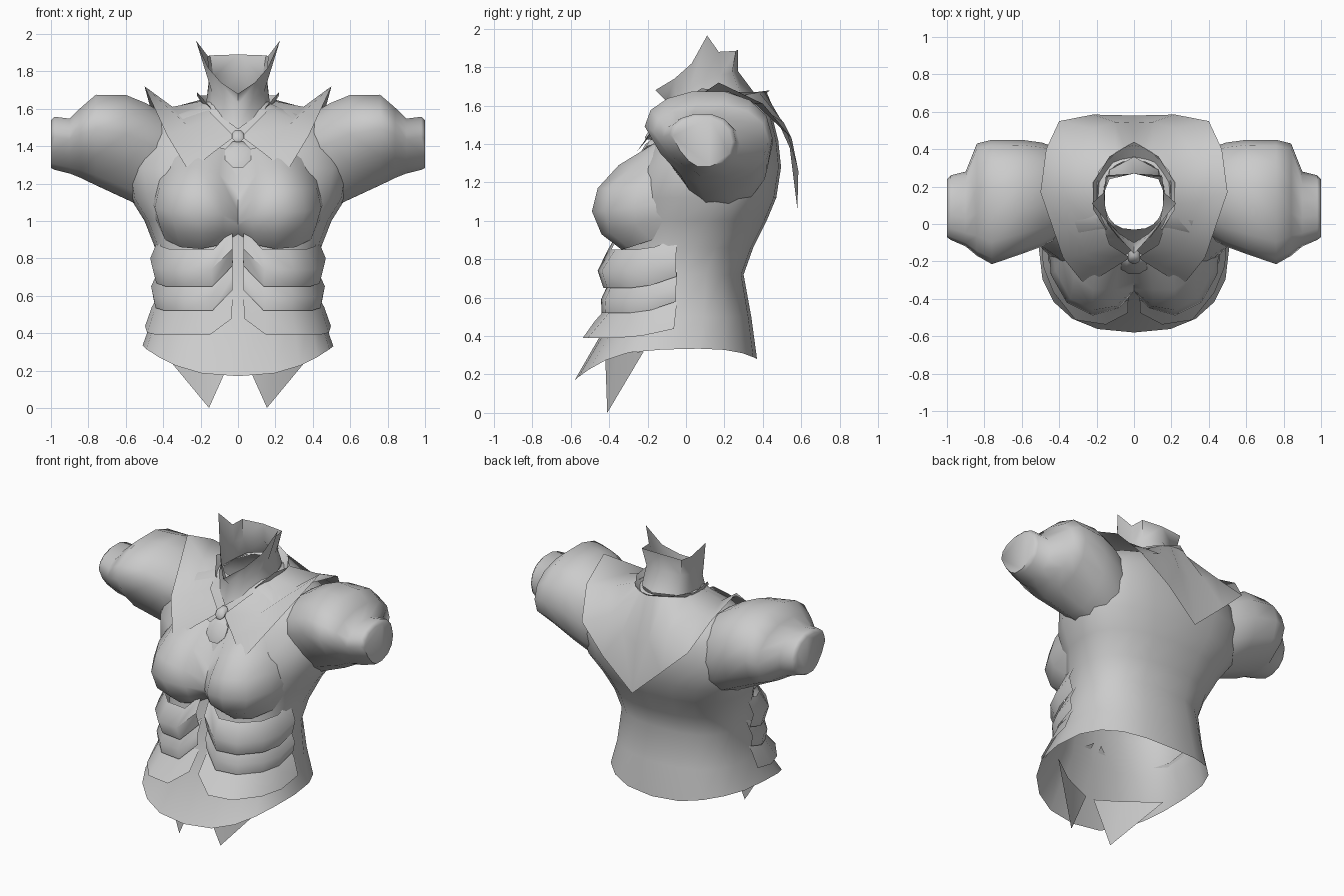
import bpy, bmesh, math

cube = bpy.data.objects.get("Cube")
if cube:
    bpy.data.objects.remove(cube, do_unlink=True)

grey = bpy.data.materials.new("plain grey")
grey.use_nodes = True
COL = (0.6, 0.6, 0.6, 1)
grey.diffuse_color = COL
grey.node_tree.nodes["Principled BSDF"].inputs["Base Color"].default_value = COL


def finish(name, bm, angle=60):
    bmesh.ops.remove_doubles(bm, verts=bm.verts, dist=0.0005)
    bmesh.ops.recalc_face_normals(bm, faces=bm.faces)
    me = bpy.data.meshes.new(name)
    bm.to_mesh(me)
    bm.free()
    ob = bpy.data.objects.new(name, me)
    bpy.context.collection.objects.link(ob)
    me.materials.append(grey)
    bpy.ops.object.select_all(action='DESELECT')
    ob.select_set(True)
    bpy.context.view_layer.objects.active = ob
    bpy.ops.object.shade_smooth_by_angle(angle=math.radians(angle))
    return ob


def loft(name, rows, closed=False, cap=False, mirror=False, angle=60):
    """Skin a grid of rows; mirror also adds the half at -x."""
    bm = bmesh.new()
    for s in ((1, -1) if mirror else (1,)):
        grid = [[bm.verts.new((s * x, y, z)) for x, y, z in r] for r in rows]
        n = len(rows[0])
        for a, b in zip(grid, grid[1:]):
            for i in range(n if closed else n - 1):
                j = (i + 1) % n
                bm.faces.new((a[i], a[j], b[j], b[i]))
        if cap:
            bm.faces.new(grid[-1])
    return finish(name, bm, angle)


def spow(v, p):
    return math.copysign(abs(v) ** p, v)


# Torso: oval rings (z, half width, front y, back y, y of widest point, fullness)
SEG = 20
ANG = [2 * math.pi * i / SEG for i in range(SEG)]


def ring(z, hw, yf, yb, mid, p=0.82):
    out = []
    for a in ANG:
        c = spow(math.cos(a), p)
        out.append((hw * spow(math.sin(a), p), mid - c * ((mid - yf) if c > 0 else (yb - mid)), z))
    return out


hem = []
for a, (x, y, z) in zip(ANG, ring(0, 0.51, -0.58, 0.37, -0.12)):
    c = math.cos(a)
    hem.append((x, y, 0.33 - 0.16 * c * c if c > 0 else 0.335 - 0.055 * c ** 4))
torso_rings = [
    (0.50, 0.45, -0.39, 0.34, -0.06), (0.72, 0.42, -0.36, 0.30, -0.02),
    (0.86, 0.445, -0.33, 0.35, 0.04, 0.85), (1.00, 0.50, -0.32, 0.42, 0.11, 0.87),
    (1.12, 0.575, -0.31, 0.47, 0.16, 0.83), (1.28, 0.60, -0.25, 0.495, 0.17, 0.78),
    (1.42, 0.56, -0.16, 0.48, 0.17, 0.76), (1.54, 0.47, -0.09, 0.45, 0.17, 0.8),
    (1.60, 0.28, -0.04, 0.41, 0.17), (1.64, 0.16, -0.03, 0.34, 0.15)]
loft("torso", [hem] + [ring(*r) for r in torso_rings], closed=True)

# Sleeves: rings (x, y range, z range), flattened below the front, closed cuff
sleeve = [(0.40, -0.07, 0.40, 1.04, 1.58), (0.49, -0.12, 0.435, 1.06, 1.635),
          (0.60, -0.16, 0.45, 1.11, 1.68), (0.76, -0.215, 0.45, 1.185, 1.68),
          (0.84, -0.17, 0.43, 1.225, 1.61), (0.90, -0.12, 0.28, 1.25, 1.55),
          (0.98, -0.085, 0.26, 1.27, 1.56), (1.00, -0.07, 0.24, 1.28, 1.54)]
rows = []
for x, y0, y1, z0, z1 in sleeve:
    row = []
    for t in (2 * math.pi * k / 14 for k in range(14)):
        c, s = math.cos(t), math.sin(t)
        cut = 0.2 * (y1 - y0) * min(c, 0) * min(s, 0)
        lift = 0.12 * (z1 - z0) * max(-c, 0) * (1 - abs(s))
        row.append((x, (y0 + y1) / 2 + (y1 - y0) / 2 * spow(c, 0.93) + cut,
                    (z0 + z1) / 2 + (z1 - z0) / 2 * spow(s, 0.93) + lift))
    rows.append(row)
loft("sleeves", rows, closed=True, cap=True, mirror=True)

# Bust: one sculpted half from the centre seam round to the side, bottom to top
loft("bust", [
    [(0, -0.33, 0.93), (0.10, -0.33, 0.87), (0.20, -0.335, 0.85), (0.31, -0.30, 0.86),
     (0.39, -0.18, 0.90), (0.43, -0.02, 0.95)],
    [(0, -0.35, 0.97), (0.08, -0.41, 0.94), (0.20, -0.44, 0.93), (0.33, -0.40, 0.94),
     (0.42, -0.26, 0.98), (0.45, -0.06, 1.02)],
    [(0, -0.36, 1.0), (0.08, -0.45, 1.03), (0.22, -0.49, 1.05), (0.36, -0.42, 1.05),
     (0.445, -0.27, 1.07), (0.46, -0.05, 1.10)],
    [(0, -0.35, 1.05), (0.10, -0.44, 1.14), (0.22, -0.46, 1.17), (0.34, -0.40, 1.17),
     (0.42, -0.25, 1.18), (0.44, -0.05, 1.20)],
    [(0, -0.31, 1.15), (0.10, -0.35, 1.25), (0.22, -0.35, 1.29), (0.32, -0.28, 1.28),
     (0.39, -0.16, 1.27), (0.42, -0.02, 1.30)],
    [(0, -0.205, 1.35), (0.08, -0.20, 1.39), (0.20, -0.17, 1.40), (0.28, -0.11, 1.41),
     (0.36, -0.04, 1.40), (0.40, 0, 1.40)]], mirror=True, angle=80)

# Overlapping waist plates in three tiers
arc = [(0.03, -0.38, 0.11), (0.14, -0.43, 0.0), (0.29, -0.41, 0.0),
       (0.40, -0.29, 0.0), (0.45, -0.18, 0.015), (0.46, -0.05, 0.06)]
tiers = {"upper": (0.65, [(0.92, 0.90, 0.20, 1), (1.02, 1.07, 0.09, 1), (0.97, 1.0, 0, 1)]),
         "middle": (0.52, [(0.91, 0.91, 0.17, 1), (1.01, 1.03, 0.07, 1), (0.98, 1.02, 0, 1)]),
         "lower": (0.39, [(0.93, 0.91, 0.17, 0.6), (1.0, 1.02, 0.11, 0.7), (1.08, 1.25, 0, 0.8)])}
for name, (z, prof) in tiers.items():
    loft(name + "_waist_plates",
         [[(x * sx, y * sy, z + dz + lift * k) for x, y, lift in arc] for sx, sy, dz, k in prof],
         mirror=True)

# Pointed tails below the front hem
bm = bmesh.new()
for s in (1, -1):
    p = [bm.verts.new((s * x, y, z)) for x, y, z in
         ((0.03, -0.42, 0.28), (0.22, -0.36, 0.31), (0.42, -0.22, 0.32), (0.155, -0.41, 0.0))]
    bm.faces.new((p[0], p[1], p[3]))
    bm.faces.new((p[1], p[2], p[3]))
finish("hem_tails", bm)

# Shawl collar with raised shoulder corners and a point at the back
loft("shawl_collar", [
    [(0.02, -0.18, 1.45), (0.13, -0.11, 1.56), (0.2, 0.1, 1.64), (0.19, 0.28, 1.65),
     (0.1, 0.38, 1.67), (0.05, 0.41, 1.67), (0, 0.42, 1.67)],
    [(0.14, -0.255, 1.36), (0.26, -0.16, 1.50), (0.35, 0.12, 1.61), (0.34, 0.36, 1.61),
     (0.22, 0.51, 1.51), (0.1, 0.545, 1.44), (0, 0.54, 1.38)],
    [(0.26, -0.33, 1.26), (0.38, -0.18, 1.46), (0.5, 0.17, 1.72), (0.47, 0.40, 1.61),
     (0.40, 0.55, 1.43), (0.22, 0.585, 1.26), (0, 0.58, 1.06)]], mirror=True)

# Standing neck collar with two upright tips
loft("neck_collar", [
    [(0, -0.14, 1.49), (0.07, -0.09, 1.54), (0.14, -0.01, 1.60), (0.17, 0.1, 1.63),
     (0.16, 0.2, 1.64), (0.13, 0.29, 1.65), (0, 0.36, 1.66)],
    [(0, -0.10, 1.62), (0.08, -0.05, 1.65), (0.14, 0.02, 1.69), (0.155, 0.1, 1.74),
     (0.155, 0.18, 1.76), (0.13, 0.24, 1.77), (0, 0.27, 1.78)],
    [(0, -0.16, 1.68), (0.09, -0.06, 1.74), (0.16, 0.03, 1.82), (0.225, 0.11, 1.965),
     (0.16, 0.17, 1.88), (0.15, 0.26, 1.885), (0, 0.27, 1.89)]], mirror=True)

# Low flared band around the back and sides of the neck
loft("neck_band", [
    [(0.14, -0.02, 1.59), (0.18, 0.08, 1.61), (0.18, 0.22, 1.62),
     (0.11, 0.33, 1.63), (0, 0.36, 1.63)],
    [(0.15, -0.03, 1.61), (0.22, 0.08, 1.69), (0.22, 0.22, 1.67),
     (0.13, 0.36, 1.67), (0, 0.44, 1.68)]], mirror=True)

# Throat clasp and hanging pendant: flat bevelled discs lying on the chest
for name, r, y, z, n in (("pendant", 0.075, -0.225, 1.355, 8), ("throat_clasp", 0.035, -0.19, 1.455, 8)):
    rows = []
    for k, dy in ((1.0, 0.03), (1.0, 0.0), (0.6, -0.012)):
        rows.append([(r * k * math.cos(t), y + dy + 0.6 * r * k * math.sin(t), z + r * k * math.sin(t))
                     for t in (2 * math.pi * (i + 0.5) / n for i in range(n))])
    loft(name, rows, closed=True, cap=True, angle=50)
